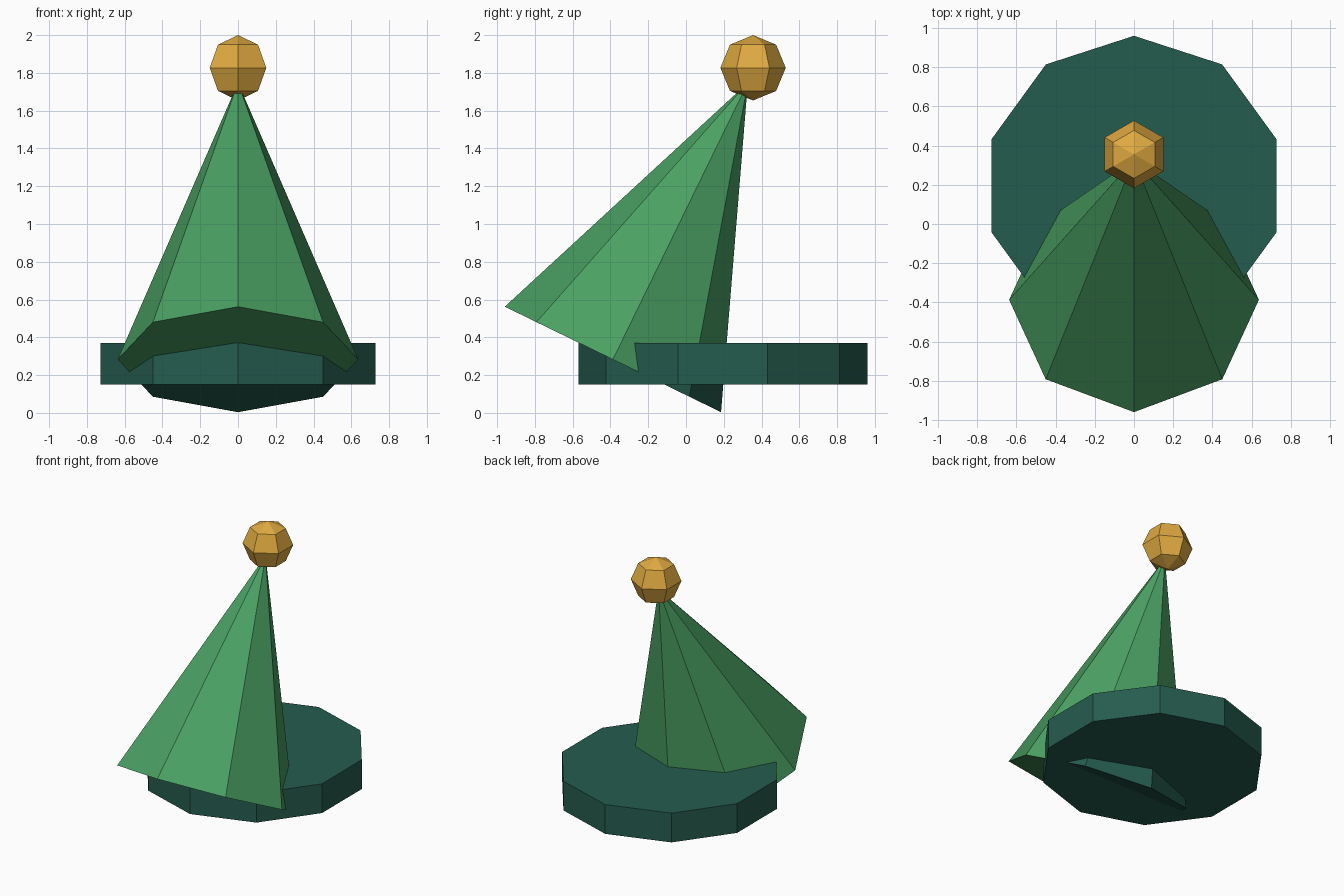
import bpy, bmesh, math
from mathutils import Matrix, Vector

if "Cube" in bpy.data.objects:
    bpy.data.objects.remove(bpy.data.objects["Cube"])


def material(name, rgb):
    m = bpy.data.materials.new(name)
    lin = [(c / 255 / 12.92) if c / 255 < 0.04045 else ((c / 255 + 0.055) / 1.055) ** 2.4 for c in rgb]
    m.diffuse_color = (*lin, 1)
    m.use_nodes = True
    m.node_tree.nodes["Principled BSDF"].inputs["Base Color"].default_value = m.diffuse_color
    return m


green = material("leaf green", (74, 160, 99))
teal = material("dark teal", (37, 92, 78))
gold = material("gold", (224, 170, 65))


def finish(name, bm, *mats):
    bmesh.ops.recalc_face_normals(bm, faces=bm.faces)
    me = bpy.data.meshes.new(name)
    bm.to_mesh(me)
    bm.free()
    for m in mats:
        me.materials.append(m)
    ob = bpy.data.objects.new(name, me)
    bpy.context.collection.objects.link(ob)


# Brim: ten-sided flat disc
bm = bmesh.new()
bmesh.ops.create_cone(bm, cap_ends=True, segments=10, radius1=0.765, radius2=0.765, depth=0.22,
                      matrix=Matrix.Translation((0, 0.195, 0.26)))
finish("brim", bm, teal)

# Crown: eight-sided cone leaning back, pushed through the brim
tilt = math.radians(-26)
height, radius = 1.63, 0.637
base = Vector((0, -0.387, 0.283))
bm = bmesh.new()
bmesh.ops.create_cone(bm, cap_ends=True, segments=8, radius1=radius, radius2=0.0, depth=height,
                      matrix=Matrix.Translation(base) @ Matrix.Rotation(tilt, 4, 'X')
                      @ Matrix.Translation((0, 0, height / 2)))
bmesh.ops.remove_doubles(bm, verts=bm.verts, dist=1e-4)
# the tip that comes out under the brim is teal
bmesh.ops.bisect_plane(bm, geom=bm.verts[:] + bm.edges[:] + bm.faces[:],
                       plane_co=(0, 0, 0.16), plane_no=(0, 0, 1))
for f in bm.faces:
    f.material_index = int(f.calc_center_median().z < 0.16)
finish("crown", bm, green, teal)

# Bobble: low-poly ball on the tip
bm = bmesh.new()
bmesh.ops.create_uvsphere(bm, u_segments=6, v_segments=4, radius=0.173,
                          matrix=Matrix.Translation((0, 0.355, 1.827)))
finish("bobble", bm, gold)
